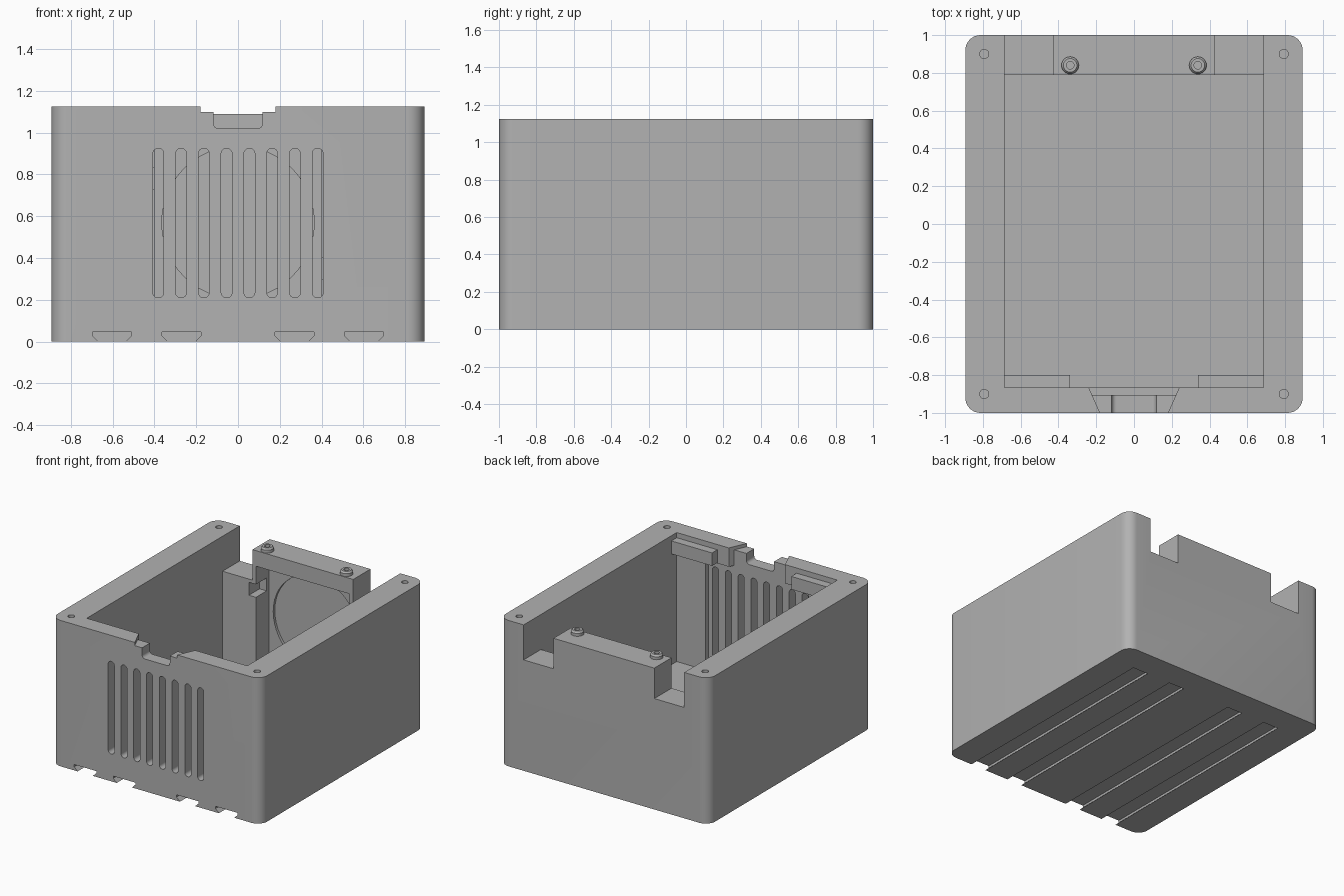
import bpy, bmesh
from math import cos, sin, pi, radians

default = bpy.data.objects.get("Cube")
if default:
    bpy.data.objects.remove(default)

# Single plastic material
grey = bpy.data.materials.new("grey_plastic")
grey.use_nodes = True
COLOUR = (0.445, 0.445, 0.445, 1)
grey.diffuse_color = COLOUR
grey.node_tree.nodes["Principled BSDF"].inputs["Base Color"].default_value = COLOUR


def make_object(name, bm):
    bmesh.ops.recalc_face_normals(bm, faces=bm.faces)
    mesh = bpy.data.meshes.new(name)
    bm.to_mesh(mesh)
    bm.free()
    mesh.materials.append(grey)
    obj = bpy.data.objects.new(name, mesh)
    bpy.context.collection.objects.link(obj)
    return obj


def prism(name, points, axis, lo, hi):
    """Extrude a 2D outline along y (points are x,z) or z (points are x,y)."""
    bm = bmesh.new()
    place = (lambda a, b, t: (a, t, b)) if axis == "y" else (lambda a, b, t: (a, b, t))
    low = [bm.verts.new(place(a, b, lo)) for a, b in points]
    high = [bm.verts.new(place(a, b, hi)) for a, b in points]
    bm.faces.new(low)
    bm.faces.new(high)
    n = len(points)
    for i in range(n):
        j = (i + 1) % n
        bm.faces.new((low[i], low[j], high[j], high[i]))
    return make_object(name, bm)


def rounded(x0, x1, y0, y1, r, steps=8):
    """Outline of a rectangle with rounded corners."""
    corners = [(x1 - r, y1 - r), (x0 + r, y1 - r), (x0 + r, y0 + r), (x1 - r, y0 + r)]
    return [(cx + r * cos(pi / 2 * (q + s / steps)), cy + r * sin(pi / 2 * (q + s / steps)))
            for q, (cx, cy) in enumerate(corners) for s in range(steps + 1)]


def circle(cx, cy, r, n=24):
    return [(cx + r * cos(2 * pi * i / n), cy + r * sin(2 * pi * i / n)) for i in range(n)]


def box(name, x0, x1, y0, y1, z0, z1):
    return prism(name, [(x0, y0), (x1, y0), (x1, y1), (x0, y1)], "z", z0, z1)


def smooth(obj):
    bpy.ops.object.select_all(action="DESELECT")
    obj.select_set(True)
    bpy.context.view_layer.objects.active = obj
    bpy.ops.object.shade_smooth_by_angle(angle=radians(30))


HEIGHT, RIM, TAB = 1.125, 1.3, 1.09
INNER_X, FRONT_Y, BACK_Y = 0.685, -0.865, 0.79
FAN_Z = 0.57

housing = prism("housing", rounded(-0.893, 0.893, -1, 1, 0.08), "z", 0, HEIGHT)
cutters = []


def cut(obj):
    obj.hide_render = True
    cutters.append(obj)


# Main cavity
cut(box("cavity_cutter", -INNER_X, INNER_X, FRONT_Y, BACK_Y, 0.13, RIM))

# Back wall: lowered tab, side notches and fan pocket
cut(box("tab_cutter", -0.5, 0.5, 0.7, 1.1, TAB, RIM))
for s in (-1, 1):
    xs = sorted((s * 0.43, s * INNER_X))
    cut(box("notch_cutter", *xs, 0.7, 1.1, 0.855, RIM))
cut(box("back_fan_cutter", -0.4, 0.4, 0.7, 0.95, FAN_Z - 0.4, FAN_Z + 0.4))
cut(prism("fan_ring_cutter", circle(0, FAN_Z, 0.365, 48), "y", 0.9, 0.97))
cut(box("cable_cutter_right", -0.46, -0.36, 0.7, 0.92, 0.73, 0.83))
cut(box("cable_cutter_left", 0.36, 0.46, 0.7, 0.92, 0.3, 0.4))

# Front wall: fan pocket, flared cable channel and vent slots
cut(box("front_fan_cutter", -0.44, 0.44, -0.905, -0.7, 0.16, 0.98))


def flare(y0, y1):
    half = lambda y: 0.18 + 0.06 * (y + 1) / 0.135
    return [(-half(y0), y0), (half(y0), y0), (half(y1), y1), (-half(y1), y1)]


cut(prism("flare_cutter", flare(-1.05, -0.8), "z", 1.10, RIM))
cut(prism("channel_cutter", flare(-0.905, -0.8), "z", 0.9, RIM + 0.1))
cut(prism("cable_dip_cutter", rounded(-0.118, 0.118, 1.02, RIM, 0.025), "y", -1.1, -0.78))
for i in range(8):
    x = 0.109 * (i - 3.5)
    cut(prism("vent_cutter", rounded(x - 0.026, x + 0.026, 0.21, 0.925, 0.0255), "y", -1.1, -0.8))

# Undercut rails along the underside
for x in (-0.603, -0.27, 0.27, 0.603):
    rail = [(-0.065, -0.03), (0.065, -0.03), (0.065, 0), (0.094, 0.028),
            (0.094, 0.045), (-0.094, 0.045), (-0.094, 0.028), (-0.065, 0)]
    cut(prism("rail_cutter", [(x + a, b) for a, b in rail], "y", -1.1, BACK_Y))

# Corner screw holes
for x in (-0.793, 0.793):
    for y in (-0.9, 0.9):
        cut(prism("screw_hole_cutter", circle(x, y, 0.024), "z", 0.85, RIM))

for c in cutters:
    mod = housing.modifiers.new(c.name, "BOOLEAN")
    mod.operation, mod.solver, mod.object = "DIFFERENCE", "EXACT", c
bpy.context.view_layer.update()
final = bpy.data.meshes.new_from_object(
    housing.evaluated_get(bpy.context.evaluated_depsgraph_get()))
housing.modifiers.clear()
housing.data = final
for c in cutters:
    bpy.data.objects.remove(c)
smooth(housing)

# Lid support blocks inside the front wall, and hollow pins on the tab
pin_profile = [(0.046, TAB - 0.01), (0.046, 1.112), (0.036, 1.125),
               (0.02, 1.125), (0.02, 1.1)]
for side, s in (("right", -1), ("left", 1)):
    xs = sorted((s * 0.338, s * (INNER_X + 0.01)))
    box("support_block_" + side, *xs, FRONT_Y - 0.01, -0.8, 0.985, 1.085)

    bm = bmesh.new()
    rings = [[bm.verts.new((x, y, z)) for x, y in circle(s * 0.338, 0.84, r)]
             for r, z in pin_profile]
    for a, b in zip(rings, rings[1:]):
        for i in range(len(a)):
            j = (i + 1) % len(a)
            bm.faces.new((a[i], a[j], b[j], b[i]))
    bm.faces.new(rings[0])
    bm.faces.new(rings[-1])
    smooth(make_object("tab_pin_" + side, bm))
